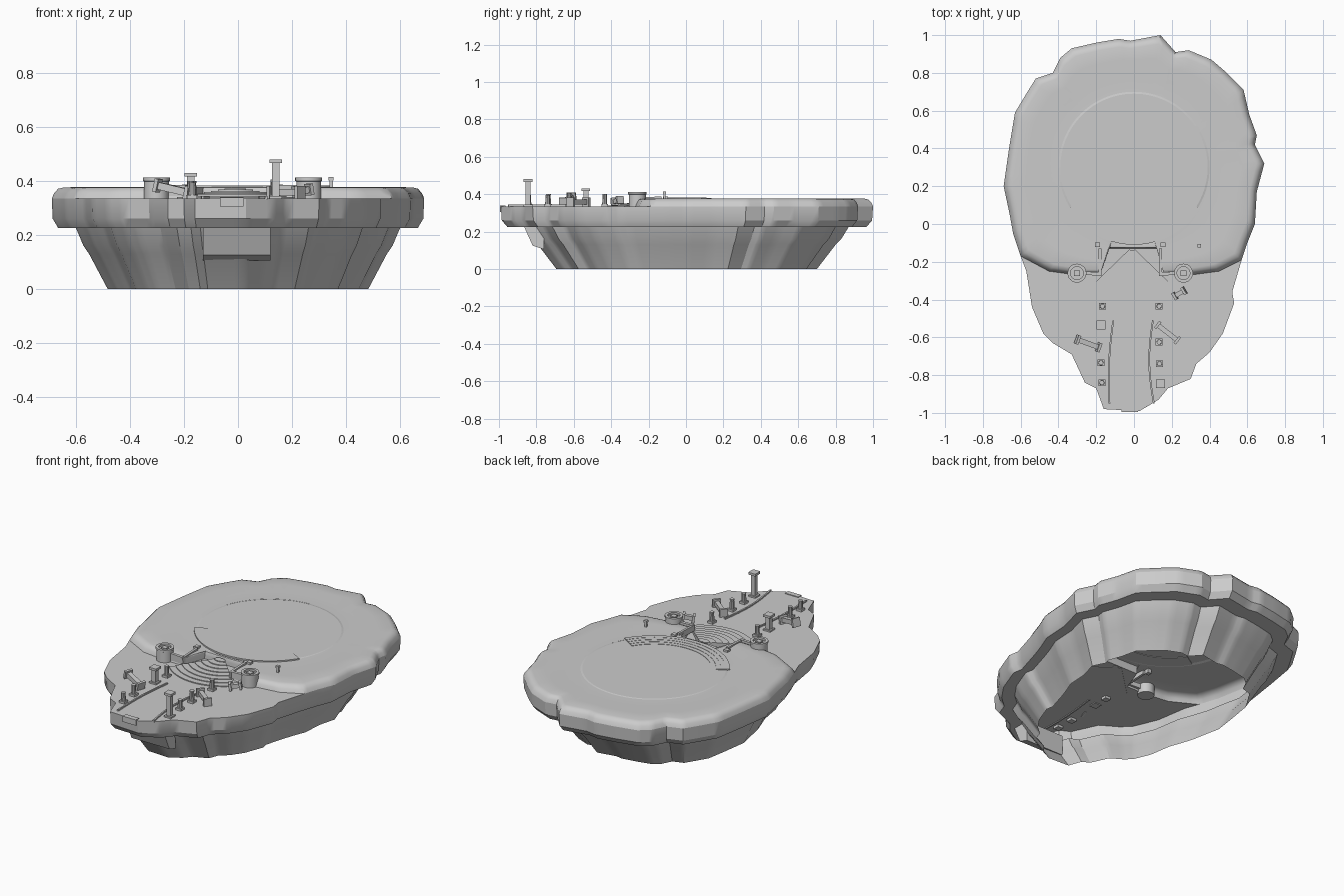
import bpy, bmesh, math
from mathutils import Vector

if "Cube" in bpy.data.objects:
    bpy.data.objects.remove(bpy.data.objects["Cube"])

stone = bpy.data.materials.new("grey_stone")
stone.use_nodes = True
GREY = (0.6, 0.6, 0.6, 1)
stone.diffuse_color = GREY
stone.node_tree.nodes["Principled BSDF"].inputs["Base Color"].default_value = GREY


def finish(name, bm, smooth=True, angle=30):
    """Turn a bmesh into a named, coloured object."""
    bmesh.ops.recalc_face_normals(bm, faces=bm.faces)
    mesh = bpy.data.meshes.new(name)
    bm.to_mesh(mesh)
    bm.free()
    mesh.materials.append(stone)
    ob = bpy.data.objects.new(name, mesh)
    bpy.context.collection.objects.link(ob)
    if smooth:
        bpy.ops.object.select_all(action="DESELECT")
        ob.select_set(True)
        bpy.context.view_layer.objects.active = ob
        bpy.ops.object.shade_smooth_by_angle(angle=math.radians(angle))


def loft(bm, loops):
    """Bridge closed loops of equal length."""
    rows = [[bm.verts.new(p) for p in loop] for loop in loops]
    for a, b in zip(rows, rows[1:]):
        for i in range(len(a)):
            j = (i + 1) % len(a)
            bm.faces.new((a[i], a[j], b[j], b[i]))
    return rows


def prism(bm, loop, offset):
    """Solid from a closed loop pushed along an offset."""
    first, last = loft(bm, [loop, [Vector(p) + offset for p in loop]])
    bm.faces.new(first)
    bm.faces.new(last)


def bar(bm, start, end, width, height=None):
    """Square beam between two points."""
    start, end = Vector(start), Vector(end)
    d = (end - start).normalized()
    side = d.cross(Vector((0, 0, 1)))
    side = side.normalized() if side.length > 0.01 else Vector((1, 0, 0))
    up = side.cross(d)
    s, u = side * width / 2, up * (height or width) / 2
    prism(bm, [start + s + u, start - s + u, start - s - u, start + s - u], end - start)


def circle(x, y, r, z, n=24):
    return [Vector((x + r * math.cos(i * math.tau / n), y + r * math.sin(i * math.tau / n), z))
            for i in range(n)]


def dense(points, sub=4):
    """Subdivide an open polyline given in hundredths."""
    pts = [Vector((x, y, 0)) / 100 for x, y in points]
    return [a.lerp(b, k / sub) for a, b in zip(pts, pts[1:]) for k in range(sub)] + pts[-1:]


# Ragged island outline: raised back, then flat front, both clockwise
BACK = [
    (-60, -17), (-64, -5), (-66, 6), (-69, 20), (-66, 41), (-63, 59), (-57, 69),
    (-52, 77), (-43, 80), (-39, 88), (-33, 93), (-20, 96), (-8, 98), (-2, 97),
    (14, 100), (22, 91), (29, 92), (41, 87), (48, 81), (58, 71), (61, 58), (65, 47),
    (64, 42), (69, 32), (65, 17), (64, 0), (60, -10), (57, -19)]
FRONT = [
    (57, -19), (52, -36), (53, -42), (47, -58), (40, -68), (33, -74), (30, -82),
    (18, -87), (13, -93), (3, -99), (-16, -98), (-20, -87), (-26, -84), (-33, -69),
    (-43, -63), (-48, -58), (-54, -44), (-57, -25), (-60, -17)]
# Foot of the bank between plaza and arena, notched for the stairs
BORDER = [(57, -19), (45, -25), (30, -27), (16, -27), (12, -13),
          (-13, -13), (-18, -27), (-30, -27), (-45, -25), (-60, -17)]
back, front, border = dense(BACK), dense(FRONT), dense(BORDER)

PLAZA, FLOOR, RADIUS = 0.335, 0.376, 0.4
CENTRE = Vector((0, 0.3, 0))

# Cliff skirt with an overhanging rim, open below
bm = bmesh.new()
profile = [(1, PLAZA), (0.995, 0.26), (0.965, 0.225), (0.87, 0.225),
           (0.83, 0.16), (0.8, 0.13), (0.7, 0)]
loft(bm, [[Vector((p.x * s, p.y * s, z)) for p in back[:-1] + front[:-1]] for s, z in profile])
finish("cliff_skirt", bm)

# Flat plaza in front
bm = bmesh.new()
bm.faces.new([bm.verts.new((p.x, p.y, PLAZA)) for p in front + border[-2:0:-1]])
finish("plaza_floor", bm, smooth=False)

# Raised bank around the arena
bm = bmesh.new()
loops = []
for t, z in [(0, PLAZA), (0.03, 0.355), (0.08, 0.371), (0.15, 0.376), (0.4, 0.378),
             (0.7, 0.374), (1, FLOOR)]:
    loop = []
    for p in back[:-1] + border[:-1]:
        q = p.lerp(CENTRE + (p - CENTRE).normalized() * RADIUS, t)
        loop.append(Vector((q.x, q.y, z)))
    loops.append(loop)
loft(bm, loops)
finish("raised_bank", bm, angle=40)

# Arena floor, tucked against the bank
bm = bmesh.new()
rows = loft(bm, [circle(0, 0.3, RADIUS + 0.005, FLOOR - 0.003, 64),
                 circle(0, 0.3, RADIUS - 0.01, FLOOR + 0.001, 64)])
bm.faces.new(rows[-1])
finish("arena_floor", bm, smooth=False)


def arc_steps(name, centre, radii, heights, base, spread):
    """Curved stair treads opening towards the front."""
    bm = bmesh.new()
    for inner, outer, top in zip(radii, radii[1:], heights):
        angles = [math.radians(-90 + spread * (k / 10 - 1)) for k in range(21)]
        loop = [(centre[0] + r * math.cos(a), centre[1] + r * math.sin(a), base)
                for r, order in ((inner, angles), (outer, angles[::-1])) for a in order]
        prism(bm, loop, Vector((0, 0, top - base)))
    finish(name, bm, smooth=False)


arc_steps("arena_steps", CENTRE, [0.31 + 0.025 * i for i in range(5)],
          [0.379 + 0.0015 * i for i in range(4)], 0.374, 58)
arc_steps("plaza_steps", (-0.01, -0.12), [0.02 + 0.035 * i for i in range(9)],
          [0.372 - 0.0045 * i for i in range(8)], PLAZA - 0.003, 46)

# Round planters and stair railings on both sides
for side, px, rx in (("right", -0.302, -0.18), ("left", 0.262, 0.14)):
    bm = bmesh.new()
    shape = [(0.046, 0.32), (0.046, 0.398), (0.05, 0.4), (0.05, 0.412),
             (0.034, 0.412), (0.034, 0.4)]
    rows = loft(bm, [circle(px, -0.26, r, z) for r, z in shape])
    bm.faces.new(rows[0])
    bm.faces.new(rows[-1])
    bar(bm, (px, -0.26, 0.395), (px, -0.26, 0.409), 0.03)
    finish(side + "_planter", bm)

    bm = bmesh.new()
    out = math.copysign(0.014, px)
    bar(bm, (rx, -0.13, 0.37), (rx, -0.275, 0.365), 0.014, 0.035)
    bar(bm, (rx, -0.265, 0.365), (px - 3 * out, -0.26, 0.365), 0.018, 0.04)
    bar(bm, (rx + out, -0.11, 0.35), (rx + out, -0.11, 0.387), 0.026)
    finish(side + "_railing", bm, smooth=False)


def column(name, base, tip, width=0.02, cap=0.042):
    """Slim pillar with a square foot and head."""
    bm = bmesh.new()
    base, tip = Vector(base), Vector(tip)
    step = (tip - base).normalized() * 0.014
    bar(bm, base, tip, width)
    bar(bm, base, base + step, cap)
    bar(bm, tip - step, tip, cap)
    finish(name, bm, smooth=False)


# Standing and fallen pillars
column("tall_pillar", (0.14, -0.845, 0.33), (0.14, -0.845, 0.48), 0.027, 0.046)
column("standing_pillar", (-0.175, -0.535, 0.33), (-0.175, -0.535, 0.43), 0.027, 0.046)
column("fallen_pillar_right", (-0.305, -0.61, 0.385), (-0.18, -0.655, 0.355), 0.027, 0.05)
column("fallen_pillar_left", (0.12, -0.53, 0.358), (0.235, -0.62, 0.358), 0.025, 0.046)
column("fallen_pillar_short", (0.21, -0.385, 0.358), (0.27, -0.35, 0.37), 0.024, 0.042)

# Broken round pillar stumps along the path
stumps = [(-0.167, -0.435, 0.4), (-0.175, -0.735, 0.4), (-0.17, -0.84, 0.395),
          (0.133, -0.435, 0.4), (0.133, -0.625, 0.405), (0.135, -0.74, 0.395)]
for n, (x, y, top) in enumerate(stumps):
    bm = bmesh.new()
    bar(bm, (x, y, 0.32), (x, y, 0.348), 0.036)
    rows = loft(bm, [circle(x, y, r, z, 10) for r, z in ((0.014, 0.34), (0.012, top - 0.01), (0.013, top))])
    bm.faces.new(rows[-1])
    finish("pillar_stump_" + str(n), bm)

# Small marker post on the bank
bm = bmesh.new()
bar(bm, (0.345, -0.115, 0.36), (0.345, -0.115, 0.415), 0.013)
bar(bm, (0.345, -0.115, 0.402), (0.345, -0.115, 0.415), 0.018)
finish("marker_post", bm, smooth=False)

# Winding curbs of the path
for name, x0, x1, bend in (("right_curb", -0.11, -0.13, -0.012), ("left_curb", 0.1, 0.105, -0.022)):
    bm = bmesh.new()
    pts = [(x0 + (x1 - x0) * k / 8 + bend * math.sin(math.pi * k / 8), -0.51 - 0.055 * k, 0.337)
           for k in range(9)]
    for a, b in zip(pts, pts[1:]):
        bar(bm, a, b, 0.009, 0.013)
    finish(name, bm, smooth=False)

# Front plate and the ledge below it
bm = bmesh.new()
bar(bm, (-0.067, -0.98, 0.322), (0.02, -0.98, 0.322), 0.03, 0.034)
finish("front_plate", bm, smooth=False)
bm = bmesh.new()
ledge = [(-0.865, 0.225), (-0.82, 0.125), (-0.76, 0.105), (-0.76, 0.225)]
prism(bm, [Vector((-0.13, y, z)) for y, z in ledge], Vector((0.25, 0, 0)))
finish("front_ledge", bm, smooth=False)
